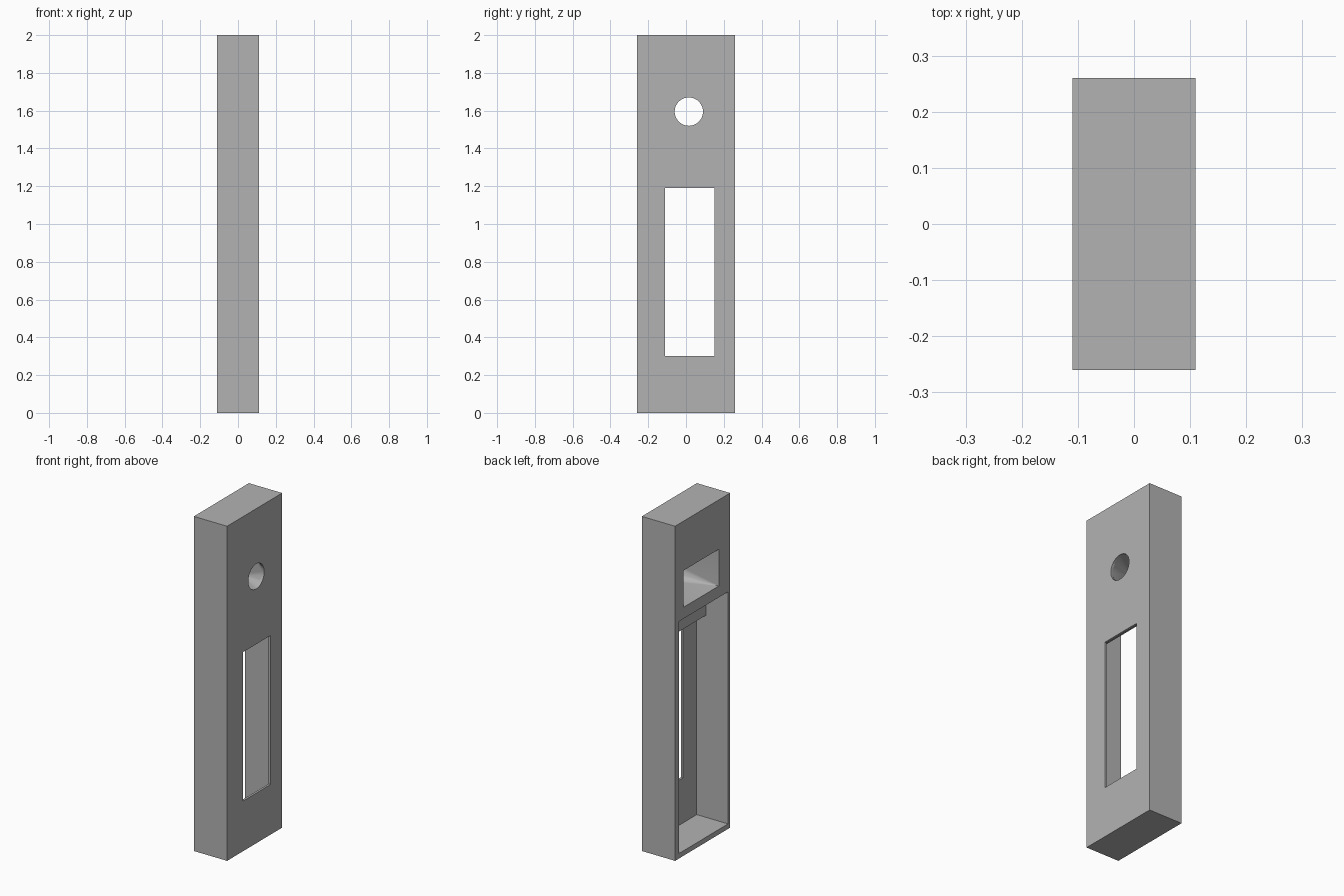
import bpy
import bmesh
from math import cos, sin, tau

old = bpy.data.objects.get("Cube")
if old:
    bpy.data.objects.remove(old, do_unlink=True)

grey = bpy.data.materials.new("plain grey")
grey.use_nodes = True
colour = (0.45, 0.45, 0.45, 1)
grey.diffuse_color = colour
grey.node_tree.nodes["Principled BSDF"].inputs["Base Color"].default_value = colour

HALF = 0.11       # half the thickness of the panel
FACE = 0.097      # inner side of the thin front wall
HOLE_Y, HOLE_Z, HOLE_R = 0.015, 1.595, 0.075


def hull(name, points):
    """Convex solid around the given points."""
    bm = bmesh.new()
    for p in points:
        bm.verts.new(p)
    bmesh.ops.convex_hull(bm, input=bm.verts)
    bmesh.ops.dissolve_limit(bm, angle_limit=0.01, verts=bm.verts, edges=bm.edges)
    bmesh.ops.recalc_face_normals(bm, faces=bm.faces)
    mesh = bpy.data.meshes.new(name)
    bm.to_mesh(mesh)
    bm.free()
    mesh.materials.append(grey)
    obj = bpy.data.objects.new(name, mesh)
    bpy.context.collection.objects.link(obj)
    return obj


def rect(x, y, z):
    return [(x, b, c) for b in y for c in z]


def ring(x):
    return [(x, HOLE_Y + HOLE_R * cos(tau * i / 48), HOLE_Z + HOLE_R * sin(tau * i / 48))
            for i in range(48)]


def box(name, x, y, z):
    return hull(name, rect(x[0], y, z) + rect(x[1], y, z))


body = box("panel_body", (-HALF, HALF), (-0.26, 0.26), (0, 2))

INNER = (-0.24, 0.225)
pocket_y, pocket_z = (-0.153, 0.183), (1.485, 1.705)
cutters = [
    # main cavity, with a shallower part left behind its top end
    box("cavity_cutter", (-0.2, FACE), INNER, (0.03, 1.237)),
    box("upper_cavity_cutter", (-0.2, 0.037), INNER, (1.2, 1.417)),
    # window through the front wall
    box("window_cutter", (0, 0.2), (-0.11, 0.15), (0.30, 1.19)),
    # funnel from the rectangular opening to the round hole
    hull("funnel_cutter", rect(-HALF - 0.001, pocket_y, pocket_z) + ring(FACE)),
    hull("hole_cutter", ring(FACE - 0.01) + ring(0.2)),
]

for cutter in cutters:
    cutter.hide_render = True
    cutter.hide_viewport = True
    cut = body.modifiers.new(cutter.name, 'BOOLEAN')
    cut.operation = 'DIFFERENCE'
    cut.solver = 'EXACT'
    cut.object = cutter

# bake the cuts and drop the helpers
bpy.context.view_layer.update()
graph = bpy.context.evaluated_depsgraph_get()
result = bpy.data.meshes.new_from_object(body.evaluated_get(graph))
body.modifiers.clear()
body.data = result
for cutter in cutters:
    bpy.data.objects.remove(cutter, do_unlink=True)

bpy.context.view_layer.objects.active = body
body.select_set(True)
bpy.ops.object.shade_smooth_by_angle()
